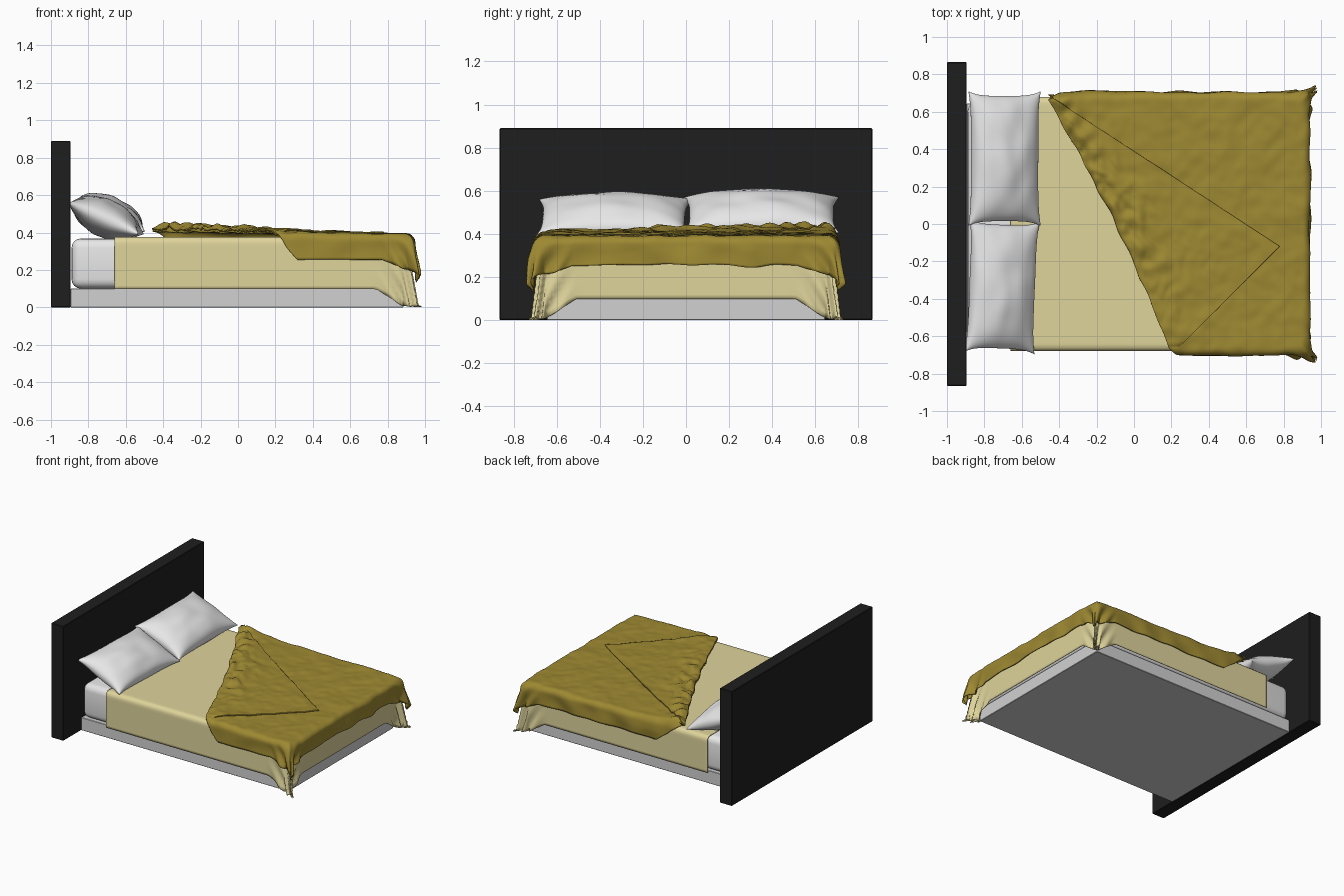
import bpy, bmesh, math
from mathutils import Vector, noise

cube = bpy.data.objects.get("Cube")
if cube:
    bpy.data.objects.remove(cube, do_unlink=True)


def material(name, rgb):
    m = bpy.data.materials.new(name)
    m.use_nodes = True
    m.diffuse_color = (*rgb, 1)
    m.node_tree.nodes["Principled BSDF"].inputs["Base Color"].default_value = (*rgb, 1)
    return m


BLACK = material("black", (0.013, 0.013, 0.013))
GREY = material("light grey", (0.64, 0.64, 0.64))
WHITE = material("white", (0.8, 0.8, 0.8))
CREAM = material("cream", (0.74, 0.66, 0.33))
GOLD = material("gold", (0.34, 0.25, 0.032))


def finish(name, bm, mat, smooth):
    me = bpy.data.meshes.new(name)
    bm.to_mesh(me)
    bm.free()
    me.materials.append(mat)
    for p in me.polygons:
        p.use_smooth = smooth
    ob = bpy.data.objects.new(name, me)
    bpy.context.scene.collection.objects.link(ob)
    return ob


def box(name, lo, hi, mat, bevel, segments=1):
    bm = bmesh.new()
    bmesh.ops.create_cube(bm, size=1)
    lo, hi = Vector(lo), Vector(hi)
    for v in bm.verts:
        v.co = (lo + hi) / 2 + v.co * (hi - lo)
    bmesh.ops.bevel(bm, geom=bm.edges[:], offset=bevel, segments=segments,
                    profile=0.5, affect='EDGES')
    return finish(name, bm, mat, segments > 1)


def add_grid(bm, f, nu, nv):
    """Grid of quads through f(u, v), with u and v from 0 to 1."""
    rows = [[bm.verts.new(f(i / nu, j / nv)) for j in range(nv + 1)] for i in range(nu + 1)]
    for a, b in zip(rows, rows[1:]):
        for j in range(nv):
            bm.faces.new((a[j], b[j], b[j + 1], a[j + 1]))


def cloth(name, f, nu, nv, mat, thickness):
    bm = bmesh.new()
    add_grid(bm, f, nu, nv)
    ob = finish(name, bm, mat, True)
    mod = ob.modifiers.new("thickness", 'SOLIDIFY')
    mod.thickness = thickness
    return ob


def lerp(a, b, t):
    return a + (b - a) * t


def clamp(x):
    return max(0.0, min(1.0, x))


def wave(x, y, scale, seed=0):
    return noise.noise(Vector((x * scale, y * scale, seed)))


def hang(s, t, hx, hy, R, flare, ripple):
    """Lay flat cloth point (s, t) over a bed edge; returns x, y, drop, overhang."""
    ex, ey = max(0, s - hx), max(0, abs(t) - hy)
    r = math.hypot(ex, ey)
    if r == 0:
        return s, t, 0, 0
    c, n = ex / r, ey / r
    a = min(r / R, math.pi / 2)
    near = clamp((s - hx + 0.14) / 0.14) * clamp((abs(t) - hy + 0.14) / 0.14)
    out = R * math.sin(a) + ripple * r * near * math.sin(45 * (s - abs(t)))
    drop = R * (1 - math.cos(a)) + max(0, r - R * math.pi / 2)
    drop += 0.3 * near * max(ex, ey)
    spread = r * 4 * (c * n) ** 2
    x = min(s, hx) + c * out + flare[0] * spread
    y = min(abs(t), hy) + n * out + flare[1] * spread
    return x, math.copysign(y, t), drop, r


# Frame and mattress
box("headboard", (-1, -0.865, 0), (-0.895, 0.865, 0.89), BLACK, 0.004)
box("bed_base", (-0.895, -0.645, 0), (0.885, 0.645, 0.1), GREY, 0.003)
box("mattress", (-0.89, -0.65, 0.1), (0.885, 0.65, 0.368), WHITE, 0.05, 4)

# Sheet hanging over both sides and the foot
SHEET_HANG = 0.297


def sheet_point(u, v):
    s = lerp(-0.66, 0.88 + SHEET_HANG, u)
    t = lerp(-1, 1, v) * (0.65 + SHEET_HANG)
    x, y, drop, r = hang(s, t, 0.88, 0.65, 0.03, (0.17, 0.1), 0.07)
    return x, y, max(0.006, 0.377 - drop)


cloth("sheet", sheet_point, 90, 100, CREAM, 0.005)

# Blanket with a diagonal upper edge
HX, HY, BLANKET_HANG = 0.9, 0.665, 0.165


def edge(t):
    x = -0.14 - 0.487 * t + 0.04 * math.cos(2.2 * t) + 0.012 * wave(t, 0, 9)
    return x + 0.4 * max(0, -t - HY) + 1.9 * max(0, t - HY)


def blanket_top(x, y):
    d = max(0, x - edge(y)) / 0.07
    ridge = d * math.exp(1 - d) * lerp(0.012, 0.03, clamp(y + 0.4))
    ruffle = ridge * (0.9 + 1.1 * wave(x, y, 13, 3))
    return 0.403 - 0.012 * x + 0.007 * wave(x, y, 7) + 0.004 * wave(x, y, 17) + ruffle


def blanket_point(u, v):
    t = lerp(-1, 1, v) * (HY + BLANKET_HANG)
    s = lerp(edge(t), HX + BLANKET_HANG + 0.02 * wave(0, t, 5), u)
    x, y, drop, r = hang(s, t, HX, HY, 0.04, (0.2, 0.14), 0.12)
    loose = clamp(r / 0.1)
    x += 0.02 * loose * wave(s, t, 6, 5)
    y += 0.02 * loose * wave(s, t, 6, 8)
    return x, y, lerp(blanket_top(x, y), 0.397, loose) - drop


cloth("blanket", blanket_point, 120, 120, GOLD, 0.008)

# Triangular corner of the blanket folded back on top
LOW, TIP, HIGH = Vector((0.22, -0.68)), Vector((0.78, -0.12)), Vector((-0.46, 0.69))
SPLIT = 0.4


def flap_point(u, v):
    t = lerp(LOW.y, HIGH.y, v)
    rim = LOW.lerp(TIP, v / SPLIT) if v < SPLIT else TIP.lerp(HIGH, (v - SPLIT) / (1 - SPLIT))
    p = Vector((edge(t), t)).lerp(rim, u)
    crumple = 0.02 * (1 - u) ** 2 * abs(wave(p.x, p.y, 15, 7)) * (0.5 + clamp(p.y + 0.5))
    sag = 0.03 * clamp((abs(p.y) - 0.64) / 0.05) * clamp(-p.y * 9)
    return p.x, p.y, blanket_top(p.x, p.y) + 0.009 + crumple - sag


cloth("blanket_fold", flap_point, 70, 100, GOLD, 0.008)


# Pillows leaning on the headboard
def pillow(name, centre, half, tilt, turn, seed):
    bm = bmesh.new()
    for side in (-1, 1):
        def point(a, b):
            u, v = -math.cos(math.pi * a), -math.cos(math.pi * b)
            px = u * half[0] * (1 - 0.1 * (1 - v ** 4))
            py = v * half[1] * (1 - 0.07 * (1 - u ** 4))
            h = half[2] * max(0, (1 - u * u) * (1 - v * v)) ** 0.45
            return px, py, side * h * (1 + 0.12 * wave(u, v, 2, seed))
        add_grid(bm, point, 28, 36)
    bmesh.ops.remove_doubles(bm, verts=bm.verts[:], dist=0.0004)
    bmesh.ops.recalc_face_normals(bm, faces=bm.faces[:])
    ob = finish(name, bm, WHITE, True)
    ob.location = centre
    ob.rotation_euler = (0, tilt, turn)


pillow("left_pillow", (-0.692, 0.35, 0.487), (0.21, 0.36, 0.105), 0.4, 0.0, 2)
pillow("right_pillow", (-0.705, -0.335, 0.475), (0.205, 0.355, 0.1), 0.42, -0.04, 6)
